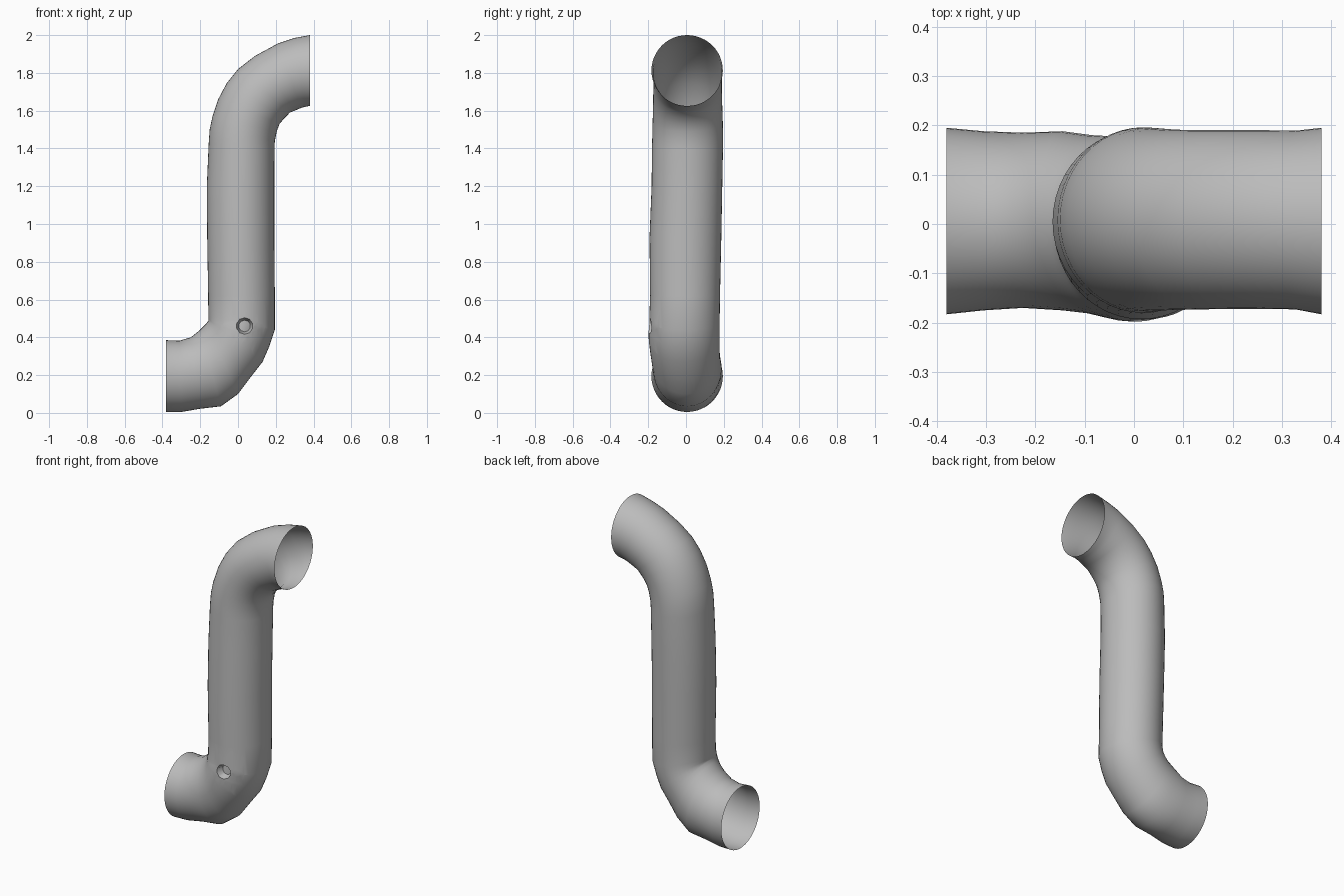
import bpy, bmesh, math
from mathutils import Vector

cube = bpy.data.objects.get("Cube")
if cube:
    bpy.data.objects.remove(cube)

SIDES = 48

# Cross-sections: upper-left edge (x, z), lower-right edge (x, z), front y, back y
SECTIONS = [
    (-.38, .385, -.38, .005, -.183, .195),
    (-.31, .382, -.30, .005, -.175, .188),
    (-.25, .40, -.20, .022, -.170, .185),
    (-.20, .44, -.09, .035, -.175, .188),
    (-.17, .47, .00, .10, -.182, .18),
    (-.157, .488, .06, .18, -.19, .178),
    (-.156, .495, .13, .27, -.197, .178),
    (-.157, .502, .165, .35, -.198, .178),
    (-.157, .515, .195, .44, -.195, .178),
    (-.158, .62, .195, .62, -.19, .18),
    (-.163, .93, .192, .93, -.193, .187),
    (-.165, 1.2, .192, 1.2, -.182, .192),
    (-.155, 1.43, .193, 1.40, -.18, .196),
    (-.15, 1.5, .195, 1.44, -.178, .196),
    (-.135, 1.57, .205, 1.49, -.177, .195),
    (-.105, 1.66, .22, 1.53, -.175, .193),
    (-.06, 1.745, .245, 1.56, -.174, .191),
    (0, 1.82, .275, 1.59, -.173, .19),
    (.09, 1.89, .30, 1.60, -.172, .19),
    (.21, 1.955, .335, 1.615, -.172, .19),
    (.30, 1.985, .355, 1.62, -.173, .189),
    (.38, 2.0, .38, 1.625, -.183, .195),
]


def add_ring(bm, ax, az, bx, bz, front, back):
    """Ellipse spanning the two profile edges and the front and back."""
    a, b = Vector((ax, front, az)), Vector((bx, back, bz))
    centre = (a + b) / 2
    half = Vector((bx - ax, 0, bz - az)) / 2
    depth = Vector((0, (back - front) / 2, 0))
    angles = [math.tau * i / SIDES for i in range(SIDES)]
    return [bm.verts.new(centre + half * math.cos(t) + depth * math.sin(t)) for t in angles]


# Open S-shaped pipe shell
bm = bmesh.new()
rings = [add_ring(bm, *s) for s in SECTIONS]
for low, high in zip(rings, rings[1:]):
    for i in range(SIDES):
        j = (i + 1) % SIDES
        bm.faces.new((low[i], low[j], high[j], high[i]))
bmesh.ops.recalc_face_normals(bm, faces=bm.faces)

# Small round socket cut into the front above the lower bend
hole = Vector((.035, 0, .46))
radius = .042


def offset(point):
    d = point - hole
    return Vector((d.x, 0, d.z))


def near_faces(limit):
    return [f for f in bm.faces if f.calc_center_median().y < -.1
            and offset(f.calc_center_median()).length < limit]


for i in range(10):
    t = math.tau * i / 10
    out = Vector((math.cos(t), 0, math.sin(t)))
    faces = near_faces(.12)
    geom = faces + list({e for f in faces for e in f.edges}) + list({v for f in faces for v in f.verts})
    bmesh.ops.bisect_plane(bm, geom=geom, plane_co=hole + out * radius, plane_no=out, dist=1e-5)

inside = [f for f in bm.faces if f.calc_center_median().y < -.1
          and all(offset(v.co).length < radius * 1.07 for v in f.verts)]
socket = bmesh.ops.extrude_face_region(bm, geom=inside)["geom"]
bmesh.ops.delete(bm, geom=[f for f in inside if f.is_valid], context="FACES")
for v in socket:
    if isinstance(v, bmesh.types.BMVert):
        v.co -= offset(v.co) * .3
        v.co.y += .04

mesh = bpy.data.meshes.new("pipe")
bm.to_mesh(mesh)
bm.free()
pipe = bpy.data.objects.new("pipe", mesh)
bpy.context.collection.objects.link(pipe)

# Plain grey paint
grey = bpy.data.materials.new("light_grey")
grey.use_nodes = True
colour = (.5, .5, .5, 1)
grey.diffuse_color = colour
grey.node_tree.nodes["Principled BSDF"].inputs["Base Color"].default_value = colour
mesh.materials.append(grey)

# Smooth pipe wall with a crisp socket rim
bpy.ops.object.select_all(action="DESELECT")
pipe.select_set(True)
bpy.context.view_layer.objects.active = pipe
bpy.ops.object.shade_smooth_by_angle(angle=math.radians(45))
